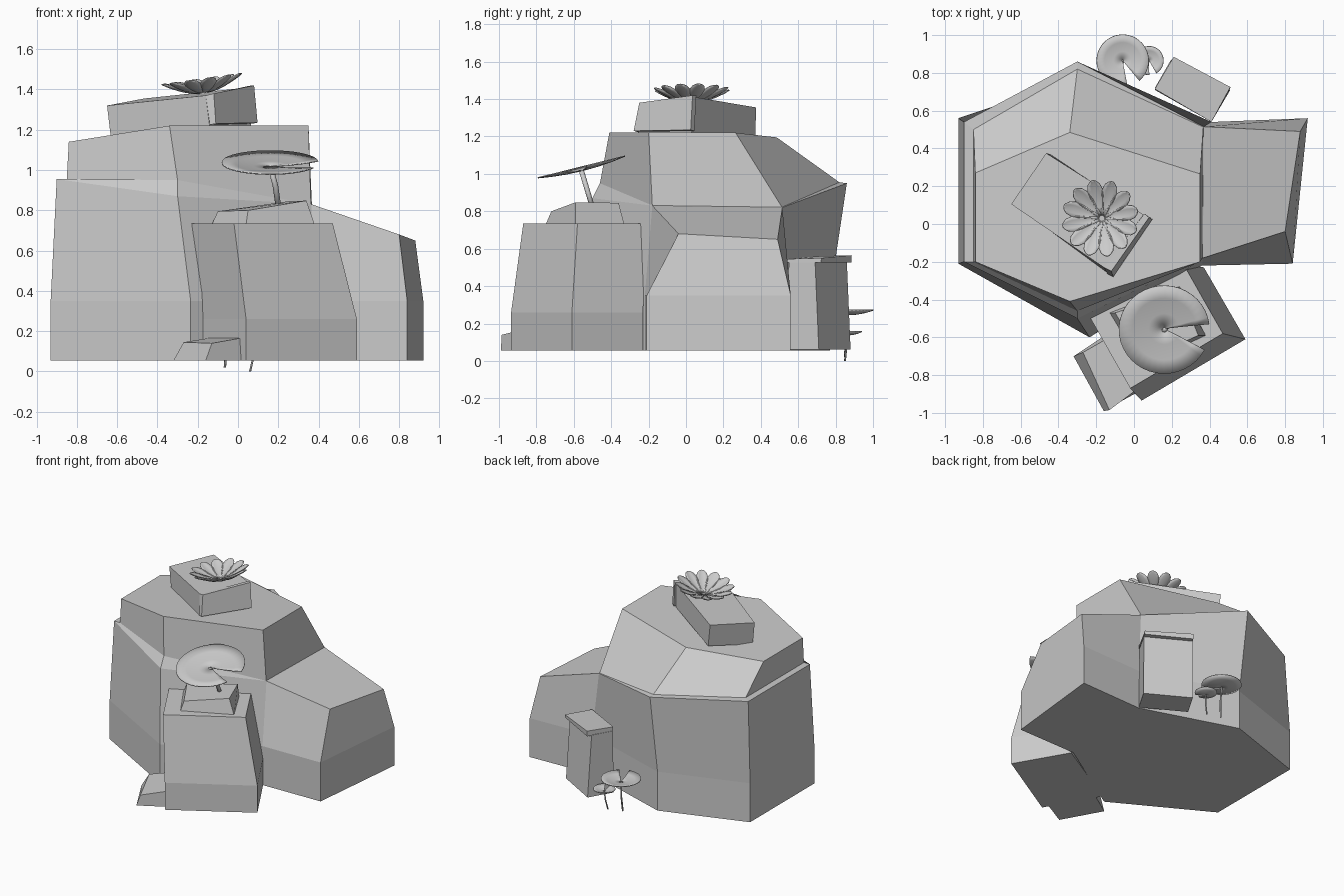
import bpy, bmesh, math
from mathutils import Vector, Matrix

if "Cube" in bpy.data.objects:
    bpy.data.objects.remove(bpy.data.objects["Cube"])


def make(name, verts, faces, smooth=False):
    me = bpy.data.meshes.new(name)
    me.from_pydata([tuple(v) for v in verts], [], faces)
    bm = bmesh.new()
    bm.from_mesh(me)
    bmesh.ops.remove_doubles(bm, verts=bm.verts, dist=1e-5)
    bmesh.ops.recalc_face_normals(bm, faces=bm.faces)
    bm.to_mesh(me)
    bm.free()
    for p in me.polygons:
        p.use_smooth = smooth
    ob = bpy.data.objects.new(name, me)
    bpy.context.collection.objects.link(ob)
    return ob


def loft(name, rings, smooth=False):
    """Skin equal-length rings of points and cap both ends."""
    n = len(rings[0])
    faces = [tuple(range(n)), tuple(range((len(rings) - 1) * n, len(rings) * n))]
    for r in range(len(rings) - 1):
        for i in range(n):
            j = (i + 1) % n
            faces.append((r*n + i, r*n + j, r*n + n + j, r*n + n + i))
    return make(name, [p for ring in rings for p in ring], faces, smooth)


def at(points, z):
    return [(x, y, z) for x, y in points]


# main boulder: eight-sided skirt with a lower shoulder on the right
skirt = [(-.93, -.21), (-.235, -.6), (.36, -.22), (.84, -.21),
         (.92, .56), (.41, .54), (-.3, .77), (-.93, .56)]
shoulder = [(-.9, -.2, .955), (-.3, -.5, .87), (.365, -.18, .83), (.8, -.04, .68),
            (.88, .49, .65), (.37, .515, .82), (-.3, .86, .95), (-.9, .54, .955)]
crown_base = [(-.85, -.2, .955), (-.3, -.46, .95), (.362, -.18, .831),
              (.367, .513, .822), (-.3, .82, .955), (-.85, .5, .955)]
crown_top = [(-.84, -.2, 1.14), (-.34, -.41, 1.22), (.35, -.2, 1.22),
             (.35, .265, 1.22), (-.34, .485, 1.195), (-.84, .27, 1.14)]
verts = at(skirt, .055) + at(skirt, .35) + shoulder + crown_base + crown_top
faces = [tuple(range(8)), (18, 19, 20, 21), tuple(range(30, 36))]
for r in (0, 8):
    faces += [(r + i, r + (i + 1) % 8, r + 8 + (i + 1) % 8, r + 8 + i) for i in range(8)]
rim = [16, 17, 18, 21, 22, 23]
for i in range(6):
    j = (i + 1) % 6
    faces += [(rim[i], rim[j], 24 + j, 24 + i), (24 + i, 24 + j, 30 + j, 30 + i)]
make("main_boulder", verts, faces)

# front rock with its cap and the small step beside it
base = [(-.18, -.55), (.04, -.935), (.59, -.61), (.37, -.23)]
loft("front_rock", [at(base, .055), at(base, .26),
                    at([(-.23, -.5), (-.02, -.87), (.47, -.58), (.26, -.21)], .735)])
loft("front_rock_cap", [at([(-.13, -.47), (.04, -.75), (.38, -.59), (.24, -.33)], .73),
                        [(-.1, -.47, .795), (.05, -.72, .80), (.34, -.59, .848), (.25, -.36, .845)]])
loft("front_step", [at([(-.32, -.7), (-.16, -.99), (.02, -.89), (-.14, -.58)], .055),
                    [(-.27, -.68, .145), (-.13, -.985, .14), (.01, -.88, .165), (-.13, -.6, .168)]])

# fallen slab on top, with an end plate
loft("top_slab", [[(-.63, .1, 1.15), (-.14, -.26, 1.21), (.065, .03, 1.22), (-.445, .37, 1.19)],
                  [(-.65, .105, 1.32), (-.16, -.23, 1.37), (.05, .05, 1.41), (-.465, .375, 1.355)]])
loft("top_slab_end", [[(-.14, -.265, 1.225), (-.11, -.28, 1.23), (.097, .025, 1.235), (.07, .045, 1.23)],
                      [(-.16, -.23, 1.37), (-.12, -.25, 1.38), (.08, .035, 1.42), (.055, .055, 1.418)]])

# standing stone at the back with a thin lid
loft("back_stone", [at([(.11, .71), (.41, .54), (.51, .71), (.21, .88)], .06),
                    at([(.11, .72), (.41, .55), (.49, .69), (.19, .86)], .53)])
loft("back_stone_lid", [at([(.11, .715), (.41, .54), (.51, .72), (.21, .885)], .525),
                        [(.11, .715, .56), (.41, .54, .545), (.51, .725, .55), (.21, .885, .565)]])


# round leaves with a notch, each on a thin stalk
def leaf(name, centre, r, notch, gap, tilt, sink, foot, stalk):
    c = Vector(centre)
    n = 36
    pts, fcs = [], []
    for k, t in enumerate((.03, .35, .7, 1)):
        for i in range(n + 1):
            a = notch + gap / 2 + (2 * math.pi - gap) * i / n
            pts.append(c + Matrix.Rotation(tilt, 3, 'X') @ Vector(
                (r*t*math.cos(a), r*t*math.sin(a), -sink * (1 - t * t))))
            if k and i < n:
                q = (k - 1) * (n + 1) + i
                fcs.append((q, q + 1, q + n + 2, q + n + 1))
    ob = make(name, pts, fcs, True)
    for p in ob.data.polygons:
        if p.normal.z < 0:
            ob.data.flip_normals()
        break
    m = ob.modifiers.new("thickness", 'SOLIDIFY')
    m.thickness = .006
    top, foot = c - Vector((0, 0, sink)), Vector(foot)
    ring = [Vector((stalk*math.cos(i*math.pi/4), stalk*math.sin(i*math.pi/4), 0)) for i in range(8)]
    mid = foot.lerp(top, .5) + Vector((.006, 0, 0))
    loft(name + "_stalk", [[p + v for v in ring] for p in (foot, mid, top)], True)


leaf("large_leaf", (.16, -.56, 1.04), .24, math.radians(-10), .6, math.radians(14), .02,
     (.2, -.5, .82), .014)
leaf("back_leaf", (-.06, .865, .275), .137, math.radians(-65), .5, 0, .025, (-.065, .85, .02), .006)
leaf("small_back_leaf", (.08, .865, .16), .075, math.radians(-75), .5, 0, .018, (.06, .85, 0), .005)

# open flower: twelve cupped petals
pts, fcs = [], []
profile = [(.015, .012, 0), (.06, .02, .006), (.11, .035, .022), (.15, .04, .04),
           (.18, .032, .055), (.197, .016, .066), (.203, .003, .07)]
tilt = Matrix.Rotation(math.radians(-8), 3, 'Y')
for k in range(12):
    rot = Matrix.Rotation(k * math.pi / 6 + .2, 3, 'Z')
    b = len(pts)
    for s, (d, w, z) in enumerate(profile):
        for u in (-1, -.5, 0, .5, 1):
            p = rot @ Vector((d, w * u, z + .25 * w * u * u))
            pts.append(Vector((-.17, .03, 1.385)) + tilt @ p)
        if s:
            fcs += [(b + s*5 - 5 + i, b + s*5 + i, b + s*5 + i + 1, b + s*5 - 4 + i) for i in range(4)]
flower = make("flower", pts, fcs, True)
m = flower.modifiers.new("thickness", 'SOLIDIFY')
m.thickness = .005
